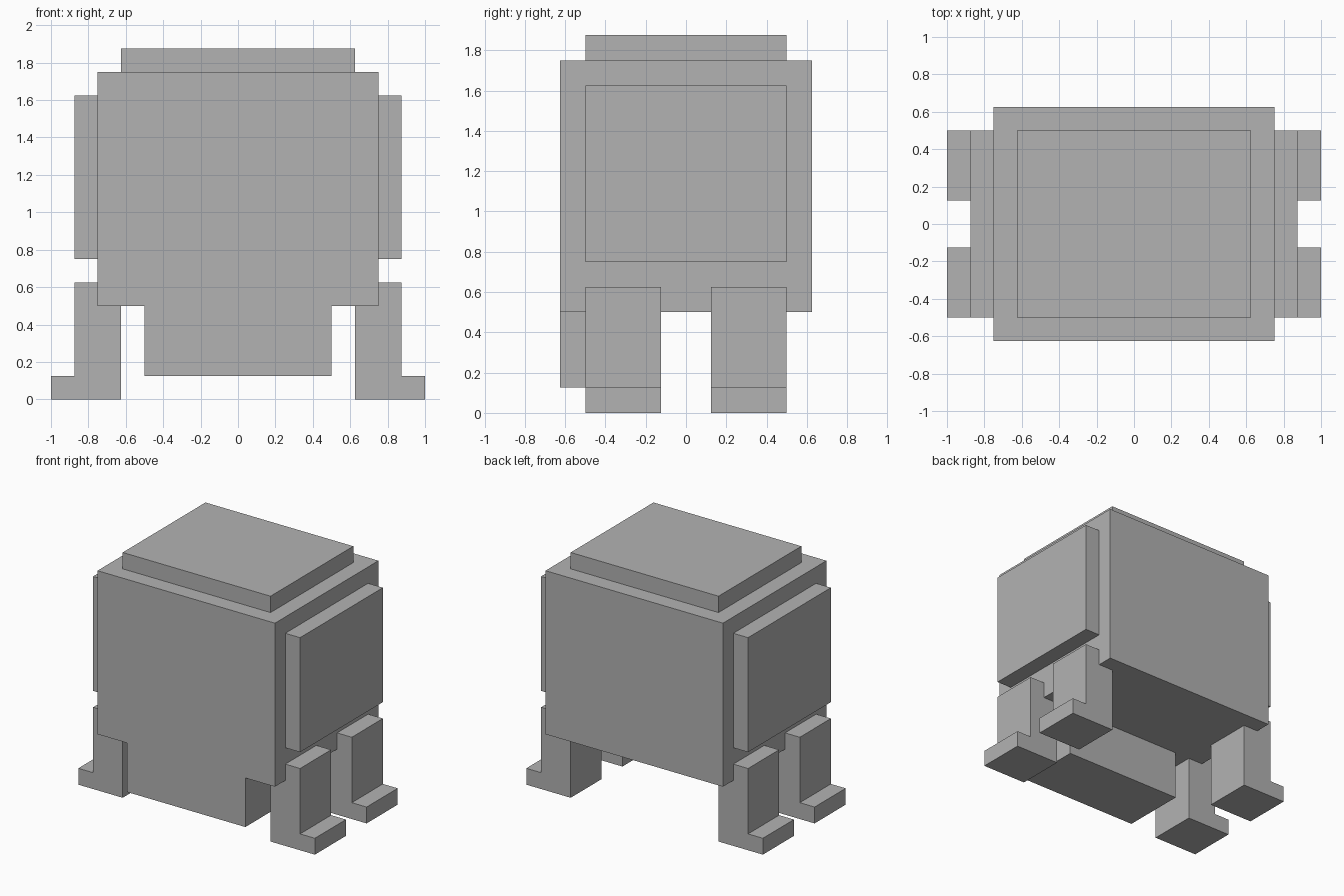
import bpy
import bmesh

if "Cube" in bpy.data.objects:
    bpy.data.objects.remove(bpy.data.objects["Cube"], do_unlink=True)

# Single flat grey
GREY = (0.448, 0.448, 0.448, 1.0)
grey = bpy.data.materials.new("light_grey")
grey.use_nodes = True
grey.diffuse_color = GREY
grey.node_tree.nodes["Principled BSDF"].inputs["Base Color"].default_value = GREY


def extrude_profile(name, profile, y0, y1):
    """Solid made from an (x, z) outline extruded from y0 to y1."""
    bm = bmesh.new()
    face = bm.faces.new([bm.verts.new((x, y0, z)) for x, z in profile])
    result = bmesh.ops.extrude_face_region(bm, geom=[face])
    moved = [v for v in result["geom"] if isinstance(v, bmesh.types.BMVert)]
    bmesh.ops.translate(bm, verts=moved, vec=(0, y1 - y0, 0))
    bmesh.ops.recalc_face_normals(bm, faces=bm.faces[:])
    mesh = bpy.data.meshes.new(name)
    bm.to_mesh(mesh)
    bm.free()
    mesh.materials.append(grey)
    obj = bpy.data.objects.new(name, mesh)
    bpy.context.collection.objects.link(obj)
    return obj


def box(name, x0, x1, y0, y1, z0, z1):
    return extrude_profile(name, [(x0, z0), (x1, z0), (x1, z1), (x0, z1)], y0, y1)


# Main body with a raised slab on top and a block hanging under the front
box("body", -0.75, 0.75, -0.625, 0.625, 0.5, 1.75)
box("top_slab", -0.625, 0.625, -0.5, 0.5, 1.75, 1.875)
box("front_lower_block", -0.5, 0.5, -0.625, -0.125, 0.125, 0.5)

# L-shaped leg outline: upright, toe outwards, notched around the body's lower edge
LEG = [(0.625, 0), (1, 0), (1, 0.125), (0.875, 0.125),
       (0.875, 0.625), (0.75, 0.625), (0.75, 0.5), (0.625, 0.5)]

# Side panels and legs on both sides
for side, s in (("left", 1), ("right", -1)):
    x0, x1 = sorted((s * 0.75, s * 0.875))
    box(f"{side}_side_panel", x0, x1, -0.5, 0.5, 0.75, 1.625)
    outline = [(s * x, z) for x, z in LEG]
    for end, y0, y1 in (("front", -0.5, -0.125), ("back", 0.125, 0.5)):
        extrude_profile(f"{end}_{side}_leg", outline, y0, y1)
